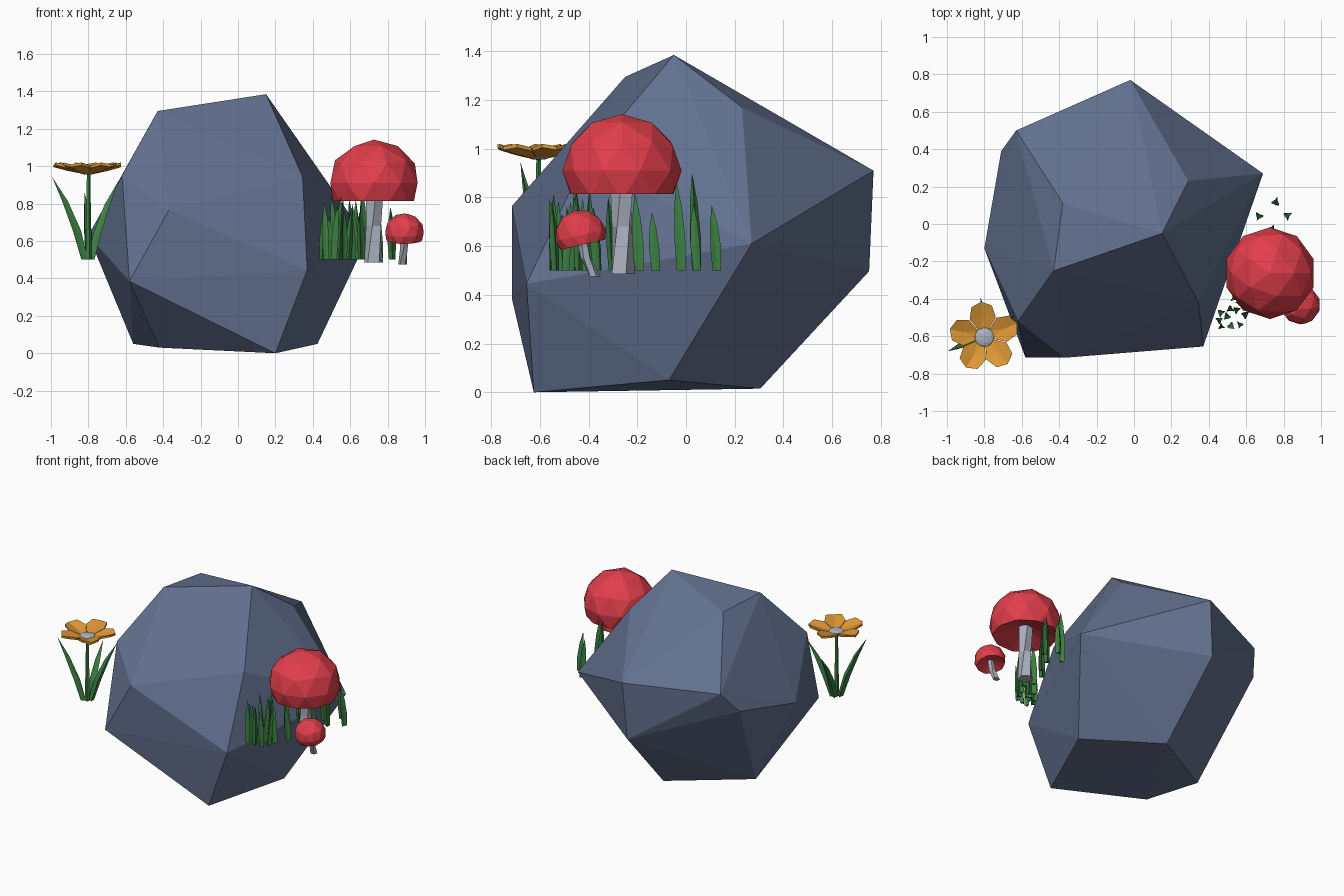
import bpy, bmesh, math, random
from mathutils import Vector, Matrix

if "Cube" in bpy.data.objects:
    bpy.data.objects.remove(bpy.data.objects["Cube"])

random.seed(4)


def material(name, rgb):
    m = bpy.data.materials.new(name)
    lin = [(c / 255 / 12.92 if c < 11 else ((c / 255 + 0.055) / 1.055) ** 2.4) for c in rgb]
    m.diffuse_color = (*lin, 1)
    m.use_nodes = True
    m.node_tree.nodes["Principled BSDF"].inputs["Base Color"].default_value = m.diffuse_color
    return m


SLATE = material("slate_blue", (98, 112, 142))
RED = material("cap_red", (226, 62, 75))
PALE = material("pale_grey", (172, 180, 192))
GOLD = material("petal_gold", (222, 152, 52))
GREEN = material("leaf_green", (60, 128, 66))


def finish(bm, name, mat):
    bmesh.ops.recalc_face_normals(bm, faces=bm.faces[:])
    me = bpy.data.meshes.new(name)
    bm.to_mesh(me)
    bm.free()
    me.materials.append(mat)
    ob = bpy.data.objects.new(name, me)
    bpy.context.collection.objects.link(ob)
    return ob


def loft(bm, rings, closed=True):
    """Skin a list of rings (a one-point ring makes a tip)."""
    vr = [[bm.verts.new(p) for p in r] for r in rings]
    for a, b in zip(vr, vr[1:]):
        n = len(a)
        for i in range(n):
            j = (i + 1) % n
            if len(b) == 1:
                bm.faces.new((a[i], a[j], b[0]))
            else:
                bm.faces.new((a[i], a[j], b[j], b[i]))
    if closed:
        bm.faces.new(vr[0])
        if len(vr[-1]) > 2:
            bm.faces.new(vr[-1])


def circle(center, r, n, turn=0.0, inner=1.0):
    """Ring of n points; inner < 1 turns it into a star."""
    c = Vector(center)
    out = []
    for i in range(n):
        a = turn + math.tau * i / n
        rr = r * (inner if i % 2 else 1)
        out.append(c + Vector((rr * math.cos(a), rr * math.sin(a), 0)))
    return out


# Boulder: convex hull of its corner points
corners = [
    (0.15, -0.05, 1.385), (-0.43, -0.25, 1.295), (-0.38, 0.11, 1.275), (0.29, 0.23, 1.17),
    (-0.02, 0.77, 0.91), (0.69, 0.27, 0.61), (0.345, -0.42, 0.945), (-0.37, -0.715, 0.765),
    (0.37, -0.655, 0.445), (-0.62, -0.52, 0.95), (-0.63, 0.5, 0.885), (-0.71, 0.39, 0.74),
    (-0.8, -0.13, 0.63), (-0.58, -0.715, 0.385), (-0.05, 0.752, 0.497), (-0.03, 0.305, 0.015),
    (-0.42, -0.37, 0.03), (-0.56, -0.01, 0.05), (0.2, -0.625, 0.0), (0.425, -0.07, 0.05)]
bm = bmesh.new()
for c in corners:
    bm.verts.new(c)
bmesh.ops.convex_hull(bm, input=bm.verts[:])
finish(bm, "boulder", SLATE)


# Mushrooms: faceted cap with hollow underside, five-sided twisted stem
def mushroom(name, center, r, rz, cut, tilt, stem):
    bm = bmesh.new()
    bmesh.ops.create_icosphere(bm, subdivisions=2, radius=1)
    bmesh.ops.scale(bm, vec=(r, r, rz), verts=bm.verts[:])
    bmesh.ops.bisect_plane(bm, geom=bm.verts[:] + bm.edges[:] + bm.faces[:],
                           plane_co=(0, 0, cut), plane_no=(0, 0, -1), clear_outer=True)
    rim = [e for e in bm.edges if e.is_boundary]
    hub = bm.verts.new((0, 0, cut + 0.3 * r))
    for e in rim:
        bm.faces.new((*e.verts, hub))
    bm.transform(Matrix.Translation(center) @ Matrix.Rotation(tilt, 4, 'X'))
    finish(bm, name + "_cap", RED)
    bm = bmesh.new()
    loft(bm, [circle(p, sr, 5, t) for p, sr, t in stem])
    finish(bm, name + "_stem", PALE)


mushroom("large_mushroom", (0.727, -0.263, 0.91), 0.245, 0.232, -0.095, 0,
         [((0.725, -0.262, 0.485), 0.053, 0.3), ((0.727, -0.262, 0.68), 0.043, 0.75),
          ((0.727, -0.262, 0.88), 0.052, 1.2)])
mushroom("small_mushroom", (0.89, -0.432, 0.645), 0.107, 0.105, -0.04, math.radians(13),
         [((0.88, -0.375, 0.475), 0.024, 0.3), ((0.887, -0.41, 0.55), 0.022, 0.8),
          ((0.89, -0.432, 0.645), 0.022, 1.2)])


# Leaf blade: tapering three-pointed star section along a bent path
def blade(bm, base, tip, w, turn, bend=0.3):
    b, t = Vector(base), Vector(tip)
    rings = []
    for k, f in ((0, 0.8), (0.35, 1.0), (0.7, 0.7)):
        s = k * (1 - bend * (1 - k))
        p = Vector((b.x + (t.x - b.x) * s, b.y + (t.y - b.y) * s, b.z + (t.z - b.z) * k))
        rings.append(circle(p, w * f, 6, turn, 0.35))
    loft(bm, rings + [[t]])


# Grass: dense tuft in front of the mushrooms and loose blades behind
tuft = [(0.47, -0.47), (0.52, -0.455), (0.45, -0.51), (0.5, -0.49), (0.545, -0.465),
        (0.47, -0.55), (0.515, -0.54), (0.565, -0.535), (0.59, -0.49), (0.53, -0.40),
        (0.56, -0.42), (0.61, -0.44)]
bm = bmesh.new()
for x, y in tuft:
    blade(bm, (x, y, 0.5),
          (x + random.uniform(-.025, .025), y + random.uniform(-.025, .025),
           random.uniform(0.7, 0.86)), 0.022, random.uniform(0, 2))
finish(bm, "grass_tuft", GREEN)

loose = [(0.67, 0.045, 0.9), (0.76, 0.125, 0.77), (0.825, 0.05, 0.78), (0.74, -0.02, 0.87),
         (0.64, -0.19, 0.82), (0.70, -0.12, 0.74), (0.62, -0.3, 0.8), (0.66, -0.36, 0.76)]
bm = bmesh.new()
for x, y, z in loose:
    blade(bm, (x, y, 0.5), (x - 0.01, y - 0.02, z), 0.026, random.uniform(0, 2))
finish(bm, "loose_grass", GREEN)

# Flower stem and leaves
fx, fy = -0.8, -0.605
bm = bmesh.new()
loft(bm, [circle((fx, fy, 0.5), 0.018, 5), circle((fx, fy, 0.965), 0.01, 5)])
finish(bm, "flower_stem", GREEN)
bm = bmesh.new()
for tip in ((-0.995, -0.68, 0.945), (-0.64, -0.49, 0.92), (-0.82, -0.395, 0.86)):
    d = (Vector(tip) - Vector((fx, fy, tip[2]))).normalized() * 0.025
    blade(bm, (fx + d.x, fy + d.y, 0.5), tip, 0.027, math.atan2(d.y, d.x) + 0.5, 0.45)
finish(bm, "flower_leaves", GREEN)

# Flower petals: five cupped plates with a raised tip
outline = [(0.03, 0.02, 0.0), (0.10, 0.07, 0.03), (0.165, 0.055, 0.045), (0.19, 0.0, 0.035),
           (0.165, -0.055, 0.045), (0.10, -0.07, 0.03), (0.03, -0.02, 0.0)]
bm = bmesh.new()
for k in range(5):
    turn = Matrix.Translation((fx, fy, 0.96)) @ Matrix.Rotation(math.radians(95 + 72 * k), 4, 'Z')
    edge = [[bm.verts.new(turn @ Vector((x, y, z + h))) for x, y, z in outline] for h in (0, 0.015)]
    for ring, h in zip(edge, (0, 0.015)):
        mid = bm.verts.new(turn @ Vector((0.115, 0, 0.015 + h)))
        for i in range(7):
            bm.faces.new((ring[i], ring[(i + 1) % 7], mid))
    for i in range(7):
        j = (i + 1) % 7
        bm.faces.new((edge[0][i], edge[0][j], edge[1][j], edge[1][i]))
finish(bm, "flower_petals", GOLD)

# Flower centre
bm = bmesh.new()
bmesh.ops.create_icosphere(bm, subdivisions=2, radius=0.055)
bmesh.ops.scale(bm, vec=(1, 1, 0.35), verts=bm.verts[:])
bm.transform(Matrix.Translation((fx, fy, 0.973)))
finish(bm, "flower_centre", PALE)
